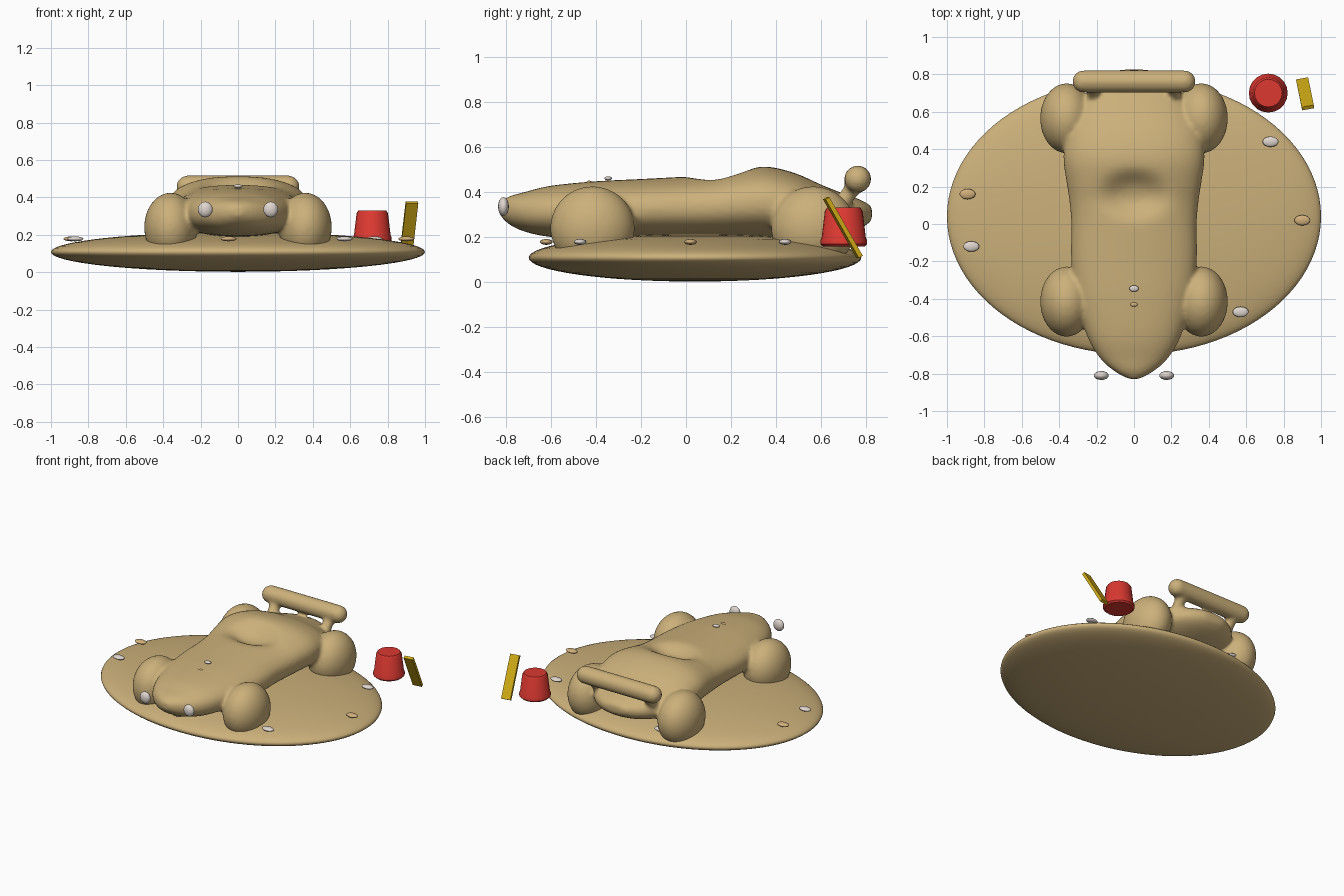
import bpy, bmesh, math
from mathutils import Matrix, Vector

if "Cube" in bpy.data.objects:
    bpy.data.objects.remove(bpy.data.objects["Cube"])


def material(name, rgb):
    m = bpy.data.materials.new(name)
    m.diffuse_color = (*rgb, 1)
    m.use_nodes = True
    m.node_tree.nodes["Principled BSDF"].inputs["Base Color"].default_value = m.diffuse_color
    return m


SAND = material("sand", (0.60, 0.435, 0.195))
RED = material("bucket red", (0.71, 0.04, 0.03))
YELLOW = material("shovel yellow", (0.64, 0.41, 0.008))
WHITE = material("shell white", (0.74, 0.67, 0.62))
TAN = material("shell tan", (0.64, 0.43, 0.20))


def finish(bm, name, mat, smooth=True):
    bmesh.ops.recalc_face_normals(bm, faces=bm.faces)
    for f in bm.faces:
        f.smooth = smooth
    me = bpy.data.meshes.new(name)
    bm.to_mesh(me)
    bm.free()
    me.materials.append(mat)
    ob = bpy.data.objects.new(name, me)
    bpy.context.collection.objects.link(ob)
    return ob


def ellipsoid(bm, c, r, u=32, v=20):
    bmesh.ops.create_uvsphere(bm, u_segments=u, v_segments=v, radius=1,
                              matrix=Matrix.Translation(c) @ Matrix.Diagonal((*r, 1)))


def rod(bm, a, b, r):
    """Round bar between two points with ball ends."""
    a, b = Vector(a), Vector(b)
    d = b - a
    m = Matrix.Translation((a + b) / 2) @ d.to_track_quat('Z', 'Y').to_matrix().to_4x4()
    bmesh.ops.create_cone(bm, cap_ends=True, segments=24, radius1=r, radius2=r,
                          depth=d.length, matrix=m)
    for p in (a, b):
        ellipsoid(bm, p, (r, r, r), 24, 16)


# Car body stations: y, half width, bottom z, top z
STATIONS = [Vector(s) for s in (
    (-.828, .03, .30, .35), (-.79, .10, .26, .378), (-.72, .18, .225, .398),
    (-.60, .25, .20, .427), (-.40, .31, .19, .447), (-.20, .335, .19, .457),
    (0, .335, .19, .468), (.12, .345, .19, .478), (.22, .36, .19, .498),
    (.32, .375, .19, .512), (.40, .375, .19, .506), (.50, .36, .19, .477),
    (.60, .31, .19, .432), (.70, .25, .21, .392), (.78, .17, .24, .362),
    (.832, .06, .28, .33))]


def station(i, t):
    """Smooth curve through the stations."""
    n = len(STATIONS) - 1
    p0, p1, p2, p3 = (STATIONS[min(max(i + k, 0), n)] for k in (-1, 0, 1, 2))
    return 0.5 * (2 * p1 + (p2 - p0) * t + (2 * p0 - 5 * p1 + 4 * p2 - p3) * t * t
                  + (3 * p1 - p0 - 3 * p2 + p3) * t ** 3)


def power(v, e):
    return math.copysign(abs(v) ** e, v)


def body(bm):
    rings, N = [], 72
    for i in range(len(STATIONS) - 1):
        for k in range(5):
            y, w, zb, zt = station(i, k / 5)
            ring = []
            for j in range(N):
                a = 2 * math.pi * j / N
                x = w * power(math.cos(a), 0.88)
                z = (zb + zt) / 2 + (zt - zb) / 2 * power(math.sin(a), 0.88)
                # cockpit dent
                if a < math.pi:
                    q = (x / .15) ** 2 + ((y - .16) / .105) ** 2
                    z -= 0.065 * math.exp(-q ** 1.5)
                ring.append(bm.verts.new((x, y, z)))
            rings.append(ring)
    for r, s in zip(rings, rings[1:]):
        for j in range(N):
            bm.faces.new((r[j], r[(j + 1) % N], s[(j + 1) % N], s[j]))
    bm.faces.new(rings[0])
    bm.faces.new(rings[-1])


# Sand car: body, wheels and spoiler melted into one soft surface
bm = bmesh.new()
body(bm)
bmesh.ops.recalc_face_normals(bm, faces=bm.faces)
for s in (-1, 1):
    for y in (-.415, .565):
        ellipsoid(bm, (s * .36, y, .24), (.142, .188, .185))
    rod(bm, (s * .215, .67, .32), (s * .215, .765, .45), .036)
rod(bm, (-.27, .762, .457), (.27, .762, .457), .06)
car = finish(bm, "sand_car", SAND)
rm = car.modifiers.new("melt", 'REMESH')
rm.mode = 'VOXEL'
rm.voxel_size = 0.012
rm.use_smooth_shade = True
sm = car.modifiers.new("soften", 'SMOOTH')
sm.factor = 0.5
sm.iterations = 8

# Sand mound
bm = bmesh.new()
ellipsoid(bm, (0, .04, .108), (1, .738, .106), 96, 32)
finish(bm, "sand_mound", SAND)


def shell(name, c, r, mat):
    b = bmesh.new()
    ellipsoid(b, c, r, 16, 10)
    finish(b, name, mat)


# Shells: headlights, hood badge and the ones scattered on the mound
for s in (-1, 1):
    shell("headlight_shell", (s * .175, -.81, .335), (.04, .024, .042), WHITE)
shell("hood_shell", (0, -.345, .46), (.025, .017, .009), WHITE)
shell("hood_shell_small", (0, -.43, .443), (.02, .012, .007), TAN)
for x, y, mat in ((-.87, -.12, WHITE), (.73, .44, WHITE), (.57, -.47, WHITE),
                  (-.27, .68, WHITE), (-.89, .16, TAN), (.90, .02, TAN), (-.05, -.62, TAN)):
    shell("mound_shell", (x, y, .178), (.043, .028, .013), mat)

# Upturned bucket
bm = bmesh.new()
profile = [(.092, .157), (.104, .168), (.104, .185), (.098, .197), (.084, .315), (.074, .33)]
S = 20
rings = [[bm.verts.new((.718 + r * math.cos(2 * math.pi * j / S),
                        .70 + r * math.sin(2 * math.pi * j / S), z)) for j in range(S)]
         for r, z in profile]
for a, b in zip(rings, rings[1:]):
    for j in range(S):
        bm.faces.new((a[j], a[(j + 1) % S], b[(j + 1) % S], b[j]))
bm.faces.new(rings[0])
bm.faces.new(rings[-1])
bucket = finish(bm, "bucket", RED)
bpy.context.view_layer.objects.active = bucket
bucket.select_set(True)
bpy.ops.object.shade_smooth_by_angle(angle=math.radians(30))

# Leaning shovel blade
low, high = Vector((.900, .770, .112)), Vector((.930, .622, .372))
up = (high - low).normalized()
side = Vector((.064, .011, 0)).normalized()
side = (side - up * side.dot(up)).normalized()
thick = up.cross(side)
rot = Matrix((side, thick, up)).transposed().to_4x4()
bm = bmesh.new()
bmesh.ops.create_cube(bm, size=1, matrix=Matrix.Translation((low + high) / 2) @ rot
                      @ Matrix.Diagonal((.066, .02, (high - low).length, 1)))
finish(bm, "shovel", YELLOW, smooth=False)
